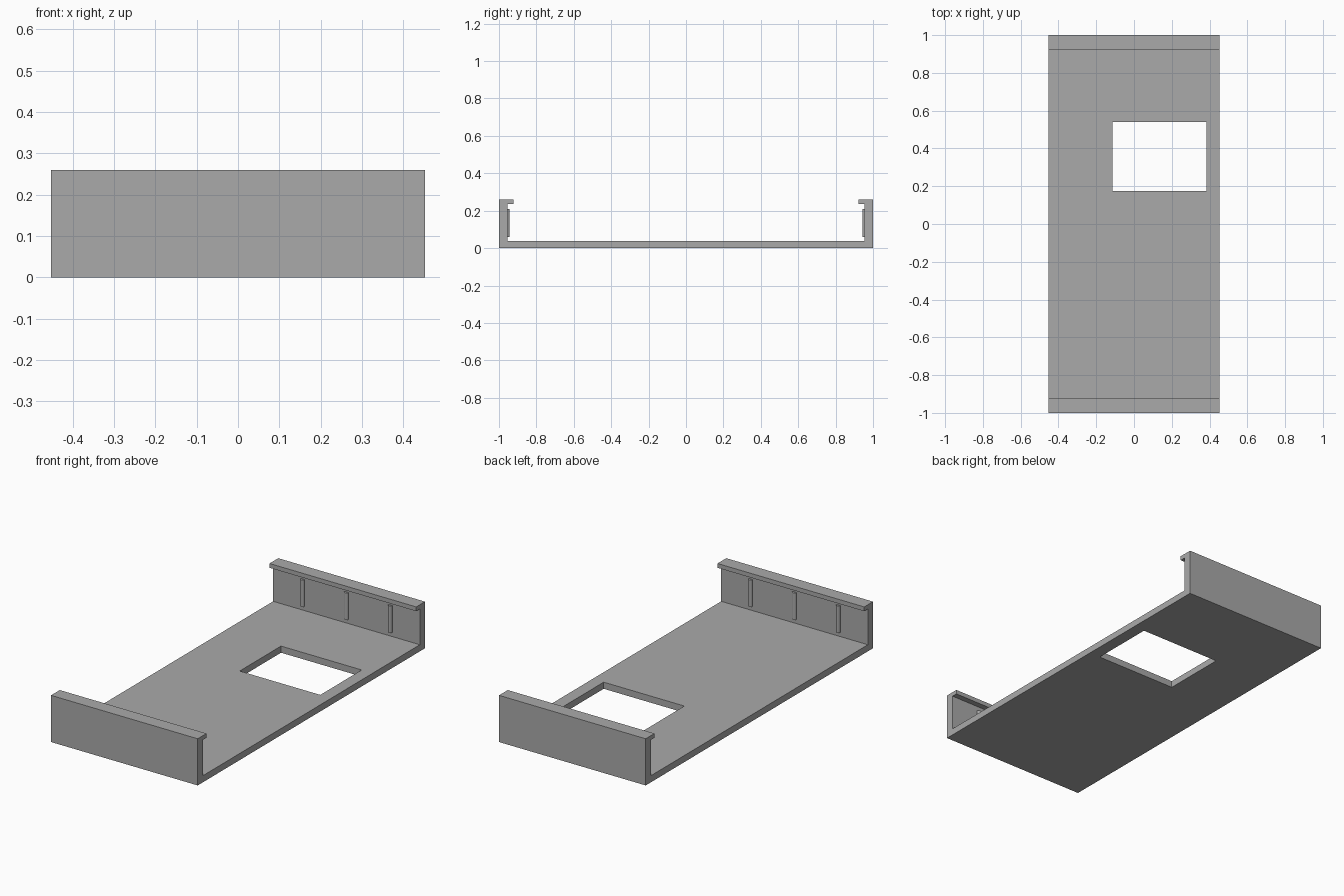
import bpy, bmesh, math

if "Cube" in bpy.data.objects:
    bpy.data.objects.remove(bpy.data.objects["Cube"], do_unlink=True)

HALF_X, FLOOR, TOP = 0.452, 0.037, 0.26
WALL_IN, LIP_IN, LIP_Z = 0.955, 0.923, 0.236

grey = bpy.data.materials.new("plain grey")
grey.use_nodes = True
colour = (0.4, 0.4, 0.4, 1)
grey.diffuse_color = colour
grey.node_tree.nodes["Principled BSDF"].inputs["Base Color"].default_value = colour


def extrude(name, outline, along):
    """Extrude a closed outline along a vector into a solid."""
    bm = bmesh.new()
    face = bm.faces.new([bm.verts.new(p) for p in outline])
    out = bmesh.ops.extrude_face_region(bm, geom=[face])
    moved = [v for v in out["geom"] if isinstance(v, bmesh.types.BMVert)]
    bmesh.ops.translate(bm, verts=moved, vec=along)
    bmesh.ops.recalc_face_normals(bm, faces=bm.faces)
    mesh = bpy.data.meshes.new(name)
    bm.to_mesh(mesh)
    bm.free()
    obj = bpy.data.objects.new(name, mesh)
    mesh.materials.append(grey)
    bpy.context.collection.objects.link(obj)
    return obj


# Tray: channel section with inward lips
half = [(1, 0), (1, TOP), (LIP_IN, TOP), (LIP_IN, LIP_Z), (WALL_IN, LIP_Z), (WALL_IN, FLOOR)]
section = half + [(-y, z) for y, z in reversed(half)]
tray = extrude("tray", [(-HALF_X, y, z) for y, z in section], (2 * HALF_X, 0, 0))

# Rectangular opening through the floor
x0, x1, y0, y1 = -0.113, 0.384, 0.176, 0.54
cutter = extrude("opening_cutter", [(x0, y0, -0.1), (x1, y0, -0.1), (x1, y1, -0.1), (x0, y1, -0.1)], (0, 0, 0.2))
cutter.hide_render = True
cutter.hide_set(True)
cut = tray.modifiers.new("opening", "BOOLEAN")
cut.operation, cut.solver, cut.object = "DIFFERENCE", "EXACT", cutter

# Rounded upright ribs on the inner faces of both end walls
RADIUS, STEPS = 0.012, 8
for side, label in ((-1, "front"), (1, "back")):
    for i, x in enumerate((-0.27, 0, 0.27)):
        arc = [math.pi * k / STEPS for k in range(STEPS + 1)]
        outline = [(x + RADIUS * math.cos(a), side * (WALL_IN - RADIUS * math.sin(a)), 0.06) for a in arc]
        outline = [(x + RADIUS, side * (WALL_IN + 0.005), 0.06)] + outline + [(x - RADIUS, side * (WALL_IN + 0.005), 0.06)]
        extrude(f"{label}_rib_{i + 1}", outline, (0, 0, 0.15))
